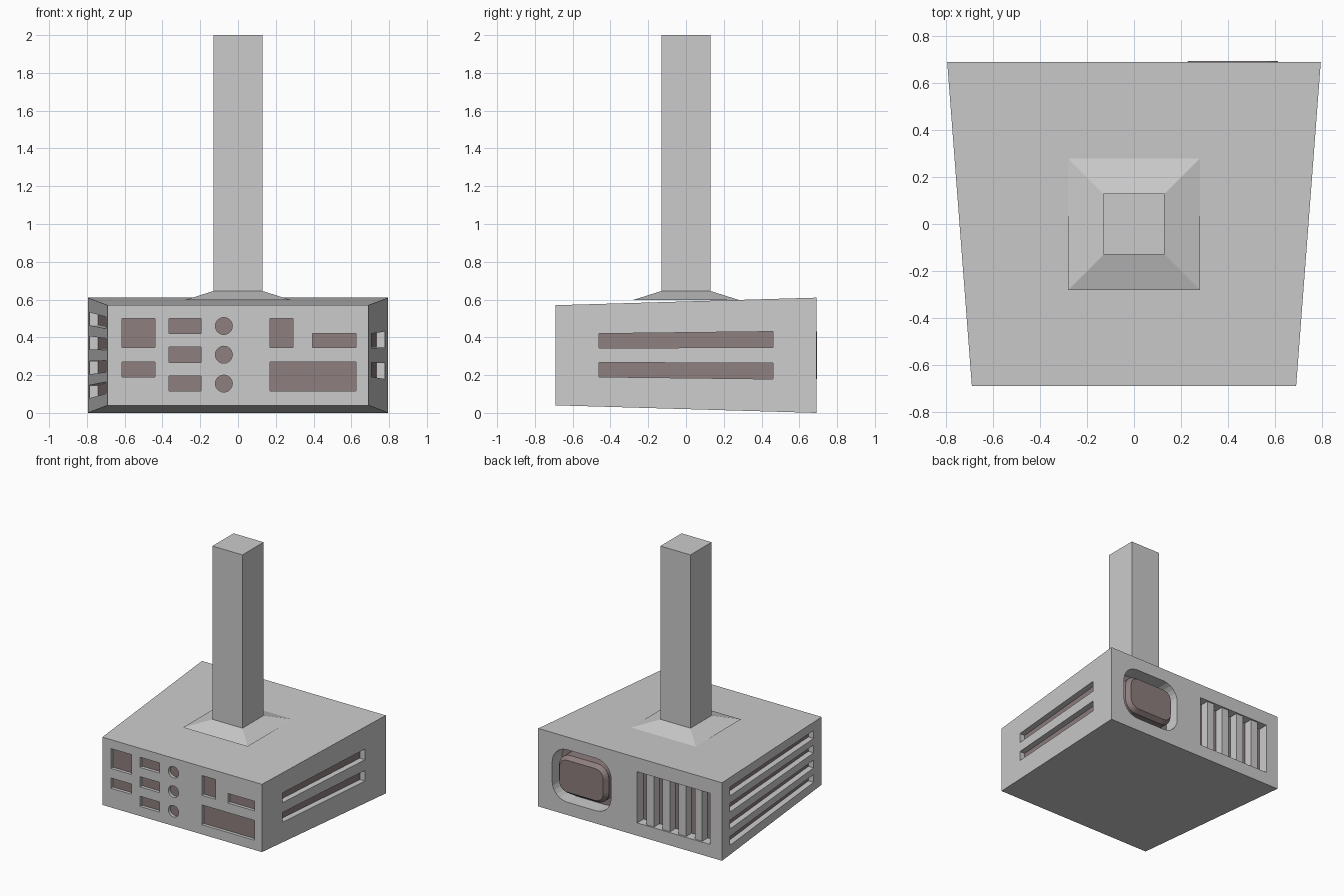
import bpy, bmesh, math

if "Cube" in bpy.data.objects:
    bpy.data.objects.remove(bpy.data.objects["Cube"], do_unlink=True)


def material(name, rgb):
    m = bpy.data.materials.new(name)
    m.use_nodes = True
    color = (*rgb, 1)
    m.diffuse_color = color
    m.node_tree.nodes["Principled BSDF"].inputs["Base Color"].default_value = color
    return m


GREY = material("light grey casing", (0.6, 0.6, 0.6))
BROWN = material("dull brown recess", (0.27, 0.21, 0.21))


def loft(bm, rings, cap_index=0):
    """Skin a list of matching rings; the last cap gets cap_index."""
    loops = [[bm.verts.new(p) for p in ring] for ring in rings]
    n = len(loops[0])
    for a, b in zip(loops, loops[1:]):
        for i in range(n):
            j = (i + 1) % n
            bm.faces.new((a[i], a[j], b[j], b[i]))
    bm.faces.new(loops[0])
    bm.faces.new(loops[-1]).material_index = cap_index


def finish(bm, name, mats):
    bmesh.ops.recalc_face_normals(bm, faces=bm.faces[:])
    mesh = bpy.data.meshes.new(name)
    bm.to_mesh(mesh)
    bm.free()
    for m in mats:
        mesh.materials.append(m)
    obj = bpy.data.objects.new(name, mesh)
    bpy.context.collection.objects.link(obj)
    return obj


def rect(u0, u1, v0, v1):
    return [(u0, v0), (u1, v0), (u1, v1), (u0, v1)]


def circle(u, v, r, n=24):
    return [(u + r * math.cos(math.tau * i / n), v + r * math.sin(math.tau * i / n)) for i in range(n)]


def rounded(u, v, hu, hv, r, steps=6):
    pts = []
    for k, (su, sv) in enumerate([(1, 1), (-1, 1), (-1, -1), (1, -1)]):
        for i in range(steps + 1):
            a = math.pi / 2 * (k + i / steps)
            pts.append((u + su * (hu - r) + r * math.cos(a), v + sv * (hv - r) + r * math.sin(a)))
    return pts


# Wall frames: (along, up, depth) to a point in space
MID, HALF_Y = 0.305, 0.69


def front(u, v, d):
    return (u, -HALF_Y + d, v)


def back(u, v, d):
    return (u, HALF_Y - d, v)


def side(s):
    # Slots fan out with the taper of the casing
    return lambda u, v, d: (s * (0.742 + 0.076 * u - d), u, MID + v * (1 + 0.1 * u))


cutters = bmesh.new()


def cut(frame, outline, depth):
    loft(cutters, [[frame(u, v, d) for u, v in outline] for d in (-0.03, depth)], 1)


# Front sockets
sockets = [rect(-0.615, -0.44, 0.345, 0.5), rect(-0.615, -0.44, 0.19, 0.27),
           rect(0.17, 0.29, 0.345, 0.5), rect(0.395, 0.625, 0.345, 0.42),
           rect(0.17, 0.625, 0.115, 0.27)]
for z in (0.155, 0.308, 0.46):
    sockets += [rect(-0.365, -0.195, z - 0.04, z + 0.04), circle(-0.075, z, 0.045)]
for outline in sockets:
    cut(front, outline, 0.025)

# Side cooling slots: two on the left, four on the right
for sign in (1, -1):
    cut(side(1), rect(-0.46, 0.46, *sorted((sign * 0.04, sign * 0.12))), 0.045)
    for lo, hi in ((0.03, 0.095), (0.15, 0.215)):
        cut(side(-1), rect(-0.58, 0.58, *sorted((sign * lo, sign * hi))), 0.045)

# Lens well and rear vent
LENS_X = 0.42
cut(back, rounded(LENS_X, MID, 0.255, 0.205, 0.13), 0.12)
cut(back, rect(-0.69, -0.06, 0.1, 0.5), 0.08)
cutter = finish(cutters, "recess_cutter", [GREY, BROWN])
cutter.hide_render = True

# Tapered casing
bm = bmesh.new()
loft(bm, [[(x, -HALF_Y, z) for x, z in rect(-0.69, 0.69, 0.04, 0.57)],
          [(x, HALF_Y, z) for x, z in rect(-0.795, 0.795, 0, 0.61)]])
casing = finish(bm, "casing", [GREY, BROWN])
mod = casing.modifiers.new("recesses", "BOOLEAN")
mod.operation = "DIFFERENCE"
mod.solver = "EXACT"
mod.object = cutter
bpy.context.view_layer.update()
graph = bpy.context.evaluated_depsgraph_get()
carved = bpy.data.meshes.new_from_object(casing.evaluated_get(graph))
casing.modifiers.clear()
casing.data = carved
bpy.data.objects.remove(cutter, do_unlink=True)

# Vent slats
bm = bmesh.new()
for i in range(4):
    x = -0.615 + 0.139 * i
    outline = rect(x, x + 0.064, 0.1, 0.5)
    loft(bm, [[back(u, v, d) for u, v in outline] for d in (0.08, 0.012)])
finish(bm, "vent_slats", [GREY])

# Lens with chamfered rim
bm = bmesh.new()
rings = []
for grow, depth in ((0.025, 0.12), (0.025, 0.03), (0, -0.004)):
    outline = rounded(LENS_X, MID, 0.19 + grow, 0.125 + grow, 0.07 + grow)
    rings.append([back(u, v, depth) for u, v in outline])
loft(bm, rings)
finish(bm, "lens", [BROWN])

# Ceiling pole with flared foot
bm = bmesh.new()
loft(bm, [[(x, y, z) for x, y in rect(-h, h, -h, h)]
          for h, z in ((0.28, 0.598), (0.13, 0.645), (0.13, 2.0))])
finish(bm, "mounting_pole", [GREY])
